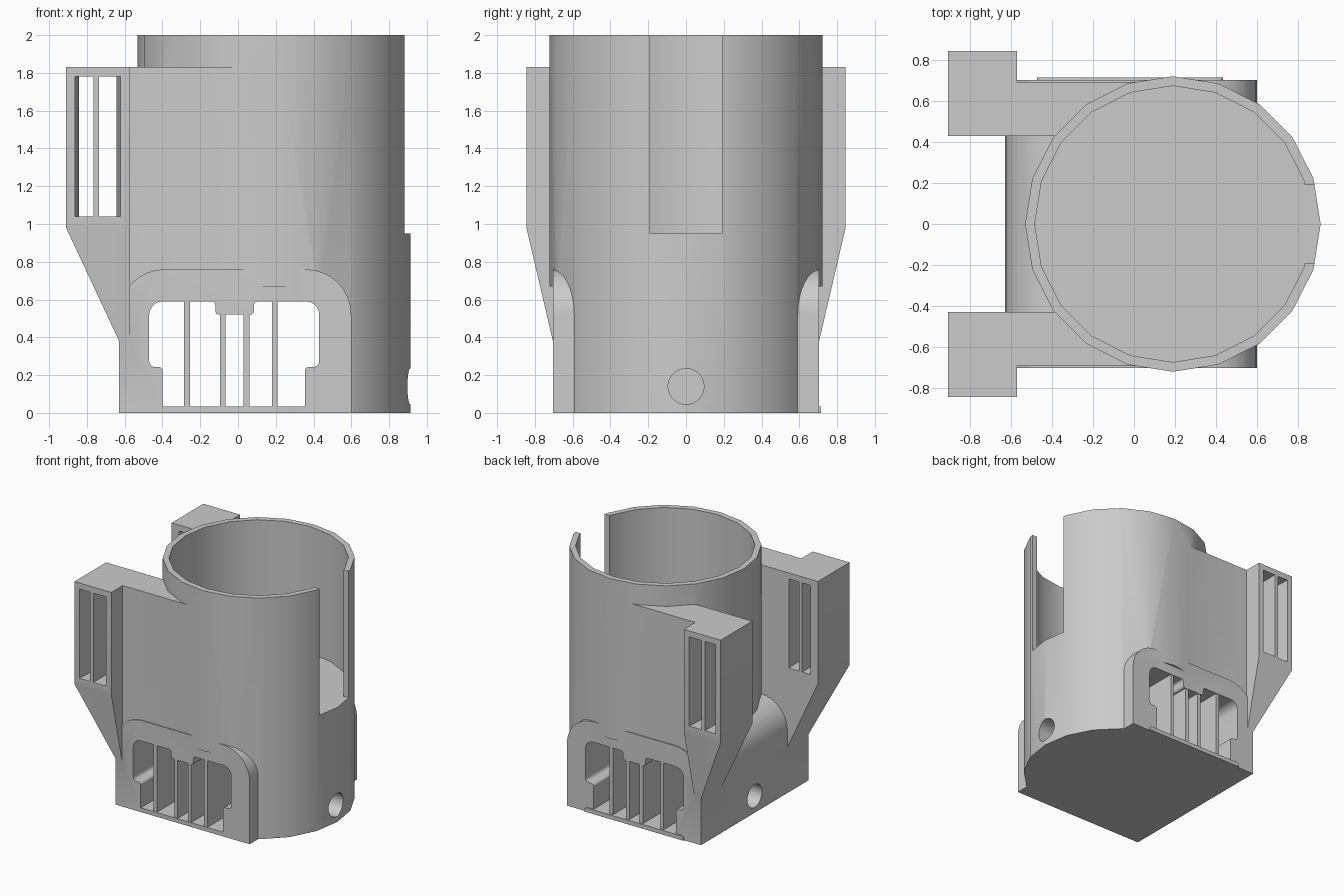
import bpy, bmesh, math
from mathutils import Vector

cube = bpy.data.objects.get("Cube")
if cube:
    bpy.data.objects.remove(cube, do_unlink=True)

GREY = (0.6, 0.6, 0.6, 1.0)
plastic = bpy.data.materials.new("grey plastic")
plastic.use_nodes = True
plastic.diffuse_color = GREY
plastic.node_tree.nodes["Principled BSDF"].inputs["Base Color"].default_value = GREY


def loft(name, rings):
    """Closed solid through rings of equal point count."""
    bm = bmesh.new()
    loops = [[bm.verts.new(p) for p in ring] for ring in rings]
    n = len(loops[0])
    for a, b in zip(loops, loops[1:]):
        for i in range(n):
            j = (i + 1) % n
            bm.faces.new((a[i], a[j], b[j], b[i]))
    bm.faces.new(loops[0][::-1])
    bm.faces.new(loops[-1])
    bmesh.ops.recalc_face_normals(bm, faces=bm.faces)
    mesh = bpy.data.meshes.new(name)
    bm.to_mesh(mesh)
    bm.free()
    mesh.materials.append(plastic)
    obj = bpy.data.objects.new(name, mesh)
    bpy.context.collection.objects.link(obj)
    return obj


def rect(x0, x1, y0, y1):
    return [(x0, y0), (x1, y0), (x1, y1), (x0, y1)]


def circle(cx, cy, r, n):
    return [(cx + r * math.cos(math.tau * i / n), cy + r * math.sin(math.tau * i / n))
            for i in range(n)]


def box(name, x0, x1, y0, y1, z0, z1):
    return loft(name, [[(x, y, z) for x, y in rect(x0, x1, y0, y1)] for z in (z0, z1)])


def upright(name, outline, z0, z1):
    return loft(name, [[(x, y, z) for x, y in outline] for z in (z0, z1)])


def through_y(name, outline, y0, y1):
    return loft(name, [[(x, y, z) for x, z in outline] for y in (y0, y1)])


def rounded(corners, steps=8):
    """Outline from (x, z, radius) corners, with right-angle fillets."""
    out = []
    n = len(corners)
    for i, (x, z, r) in enumerate(corners):
        p = Vector((x, z))
        if r == 0:
            out.append((x, z))
            continue
        u = (Vector(corners[i - 1][:2]) - p).normalized()
        v = (Vector(corners[(i + 1) % n][:2]) - p).normalized()
        c = p + (u + v) * r
        for k in range(steps + 1):
            t = math.pi / 2 * k / steps
            q = c - v * r * math.cos(t) - u * r * math.sin(t)
            out.append((q.x, q.y))
    return out


def combine(target, tool, operation):
    mod = target.modifiers.new("join", "BOOLEAN")
    mod.operation = operation
    mod.solver = "EXACT"
    mod.object = tool
    bpy.context.view_layer.objects.active = target
    bpy.ops.object.modifier_apply(modifier=mod.name)
    bpy.data.objects.remove(tool, do_unlink=True)


CX, HALF = 0.19, 0.704

# Main tube, 20 sided
body = upright("holder_body", circle(CX, 0, 0.722, 20), 0, 2)

# Base block with rounded shoulders
base = through_y("base", rounded([(-0.63, 0, 0), (0.6, 0, 0),
                                  (0.6, 0.76, 0.24), (-0.63, 0.76, 0.24)]), -HALF, HALF)
combine(body, base, "UNION")

# Trim the tube flush with the base faces
for s in (-1, 1):
    lo, hi = sorted((s * 0.7045, s * 0.9))
    combine(body, box("trim", -0.7, 0.7, lo, hi, -0.1, 0.67), "DIFFERENCE")

# Side walls and slotted brackets, front and back
for s in (-1, 1):
    lo, hi = sorted((s * 0.43, s * 0.695))
    combine(body, box("wall", -0.6, 0.15, lo, hi, 0.5, 1.83), "UNION")
    rings = [(-0.62, 0.70, 0.36), (-0.91, 0.845, 0.98), (-0.91, 0.845, 1.83)]
    bracket = loft("bracket", [[(x, s * y, z) for x, y in rect(left, -0.572, 0.43, out)]
                               for left, out, z in rings])
    # Slots narrow toward the inner face
    for outer, inner in (((-0.865, -0.765), (-0.84, -0.765)),
                         ((-0.735, -0.62), (-0.735, -0.645))):
        slot = loft("slot", [[(x, s * y, z) for x, z in rect(*span, 1.04, 1.78)]
                             for span, y in ((outer, 0.86), (inner, 0.41))])
        combine(bracket, slot, "DIFFERENCE")
    combine(body, bracket, "UNION")

# Cup interior and the slot down its side
combine(body, upright("bore", circle(CX, 0, 0.675, 20), 0.95, 2.1), "DIFFERENCE")
combine(body, box("notch", 0.6, 1.1, -0.19, 0.19, 0.95, 2.1), "DIFFERENCE")

# Vent tunnel from front to back
vent = rounded([(-0.40, 0.035, 0), (0.355, 0.035, 0), (0.355, 0.243, 0.02),
                (0.43, 0.243, 0.03), (0.43, 0.59, 0.07), (0.085, 0.59, 0.02),
                (0.085, 0.52, 0.02), (-0.12, 0.52, 0.02), (-0.12, 0.59, 0.02),
                (-0.47, 0.59, 0.07), (-0.47, 0.243, 0.03), (-0.40, 0.243, 0.02)], 5)
combine(body, through_y("vent", vent, -1, 1), "DIFFERENCE")

# Round cable holes at both ends
cable = loft("cable", [[(x, y, z) for y, z in circle(0, 0.14, 0.095, 32)] for x in (-1, 1)])
combine(body, cable, "DIFFERENCE")

# Vent fins
parts = [body]
for i, x in enumerate((-0.27, -0.08, 0.045, 0.195)):
    parts.append(box(f"vent_fin_{i + 1}", x - 0.015, x + 0.015, -0.70, 0.70, 0.03, 0.6))

# Thin sill strip at the back
sill = rounded([(-0.475, 0, 0), (0.435, 0, 0), (0.435, 0.035, 0.025), (-0.475, 0.035, 0.025)], 4)
parts.append(through_y("back_sill", sill, 0.70, 0.715))

# Smooth curved surfaces, keep corners crisp
for obj in parts:
    bpy.ops.object.select_all(action="DESELECT")
    obj.select_set(True)
    bpy.context.view_layer.objects.active = obj
    bpy.ops.object.shade_smooth_by_angle(angle=math.radians(30))
